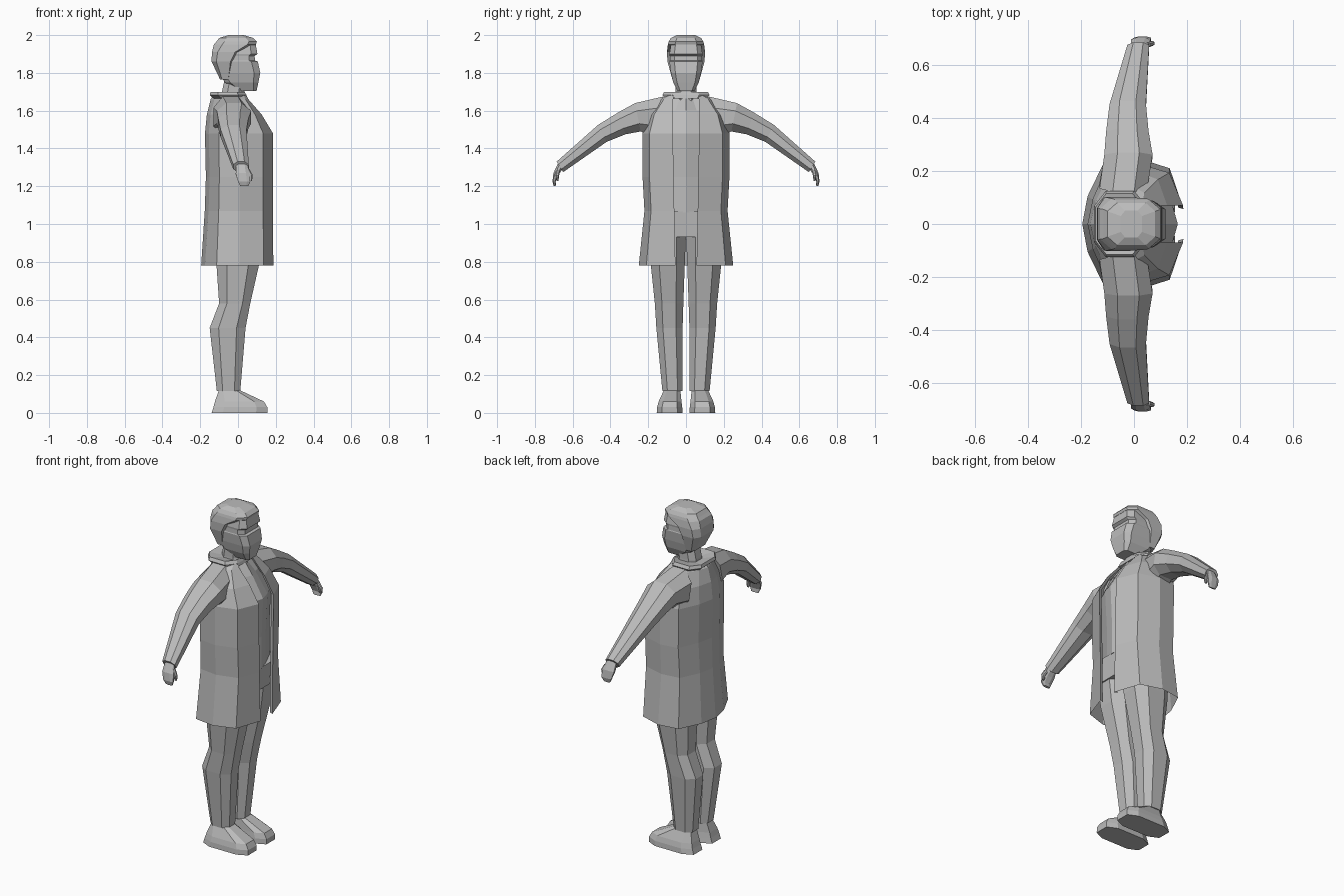
import bpy, bmesh

grey = bpy.data.materials.new("plain_grey")
grey.diffuse_color = (0.5, 0.5, 0.5, 1)


def loft(name, rings, closed=True, caps=True):
    """Skin a list of point rings into a flat-shaded object."""
    bm = bmesh.new()
    vs = [[bm.verts.new(p) for p in r] for r in rings]
    n = len(rings[0])
    for a, b in zip(vs, vs[1:]):
        for i in range(n if closed else n - 1):
            j = (i + 1) % n
            bm.faces.new((a[i], a[j], b[j], b[i]))
    if caps:
        bm.faces.new(vs[0])
        bm.faces.new(vs[-1])
    bmesh.ops.recalc_face_normals(bm, faces=bm.faces)
    me = bpy.data.meshes.new(name)
    bm.to_mesh(me)
    bm.free()
    me.materials.append(grey)
    ob = bpy.data.objects.new(name, me)
    bpy.context.collection.objects.link(ob)
    return ob


def octagon(k):
    return [(1, -k), (1, k), (k, 1), (-k, 1), (-1, k), (-1, -k), (-k, -1), (k, -1)]


def level(z, x0, x1, y0, y1, k=0.5):
    """Horizontal eight-sided ring inside a box."""
    return [((x0 + x1) / 2 + u * (x1 - x0) / 2, (y0 + y1) / 2 + v * (y1 - y0) / 2, z)
            for u, v in octagon(k)]


def limb(top, bot, x0, x1, s, k=0.45):
    """Ring across a limb, from its top (y,z) to its bottom (y,z)."""
    return [((x0 + x1) / 2 + u * (x1 - x0) / 2,
             s * ((top[0] + bot[0]) / 2 + v * (top[0] - bot[0]) / 2),
             (top[1] + bot[1]) / 2 + v * (top[1] - bot[1]) / 2) for u, v in octagon(k)]


def sym(name, rows, k=0.5):
    """Centred stack of rings: z, back x, front x, half width."""
    return loft(name, [level(z, a, b, -h, h, k) for z, a, b, h in rows])


# Head, hair, neck, collar
sym("head", [(1.705, 0.0, 0.098, 0.045), (1.75, -0.07, 0.108, 0.068), (1.80, -0.1, 0.118, 0.08),
             (1.86, -0.12, 0.105, 0.088), (1.865, -0.12, 0.09, 0.086), (1.89, -0.12, 0.088, 0.086),
             (1.90, -0.12, 0.103, 0.088), (1.96, -0.1, 0.092, 0.078)], 0.7)
sym("hair", [(1.765, -0.095, -0.04, 0.072), (1.86, -0.14, -0.015, 0.098), (1.91, -0.138, 0.015, 0.101),
             (1.95, -0.128, 0.095, 0.096), (1.965, -0.115, 0.1, 0.092), (1.985, -0.1, 0.08, 0.08),
             (2.0, -0.05, 0.03, 0.05)], 0.6)
sym("neck", [(1.60, -0.09, 0.05, 0.06), (1.70, -0.085, 0.035, 0.055), (1.77, -0.07, 0.04, 0.055)])
sym("collar", [(1.665, -0.13, 0.05, 0.11), (1.682, -0.15, 0.045, 0.125),
               (1.70, -0.145, 0.035, 0.115), (1.688, -0.09, 0.03, 0.06)], 0.55)

# Shirt under the coat, with a ridge down the middle
shirt = []
for z, back, front, w in [(1.06, -0.13, 0.155, 0.19), (1.25, -0.14, 0.155, 0.19),
                          (1.48, -0.15, 0.165, 0.2), (1.6, -0.14, 0.095, 0.16),
                          (1.685, -0.11, 0.035, 0.08)]:
    half = [(front, 0), (front - 0.02, w * 0.35), (front * 0.6, w * 0.85), (-0.02, w),
            (back * 0.75, w * 0.85), (back, w * 0.35)]
    shirt.append([(x, y, z) for x, y in half] + [(x, -y, z) for x, y in half[:0:-1]])
loft("shirt", shirt)

# Hips
sym("hips", [(0.93, -0.13, 0.14, 0.195), (1.065, -0.13, 0.15, 0.195)])

# Open coat: one sheet from front edge round the back to front edge
coat = []
for z, back, front, w, gap in [(0.78, -0.195, 0.187, 0.25, 0.056), (1.07, -0.176, 0.185, 0.22, 0.062),
                               (1.25, -0.17, 0.185, 0.23, 0.065), (1.48, -0.175, 0.185, 0.23, 0.07),
                               (1.58, -0.165, 0.125, 0.2, 0.07), (1.66, -0.145, 0.055, 0.14, 0.068),
                               (1.69, -0.125, 0.04, 0.085, 0.06)]:
    half = [(front, gap), (front * 0.72, max(w * 0.84, gap + 0.01)), (front * 0.1 - 0.01, w),
            (back * 0.58, w * 0.93), (back + 0.02, w * 0.42)]
    coat.append([(x, y, z) for x, y in half] + [(back, 0, z)] + [(x, -y, z) for x, y in half[::-1]])
loft("coat", coat, closed=False, caps=False)

for s, side in ((1, "left"), (-1, "right")):
    # Coat front edge turned inwards
    loft(side + "_coat_edge", [[(r[0][0], s * r[0][1], r[0][2]),
                                (r[0][0] - 0.02, s * (r[0][1] + 0.006), r[0][2])] for r in coat],
         closed=False, caps=False)
    # Sleeve
    loft(side + "_sleeve", [limb(t, b, x0, x1, s) for t, b, x0, x1 in [
        ((0.12, 1.675), (0.17, 1.46), -0.13, 0.05), ((0.27, 1.64), (0.24, 1.49), -0.112, 0.07),
        ((0.36, 1.59), (0.32, 1.475), -0.105, 0.055), ((0.465, 1.525), (0.42, 1.435), -0.092, 0.045),
        ((0.685, 1.33), (0.65, 1.275), -0.025, 0.057)]])
    # Hand and thumb
    loft(side + "_hand", [limb(t, b, x0, x1, s) for t, b, x0, x1 in [
        ((0.675, 1.325), (0.655, 1.29), -0.01, 0.05), ((0.702, 1.27), (0.675, 1.26), -0.012, 0.062),
        ((0.707, 1.225), (0.69, 1.225), 0.0, 0.065), ((0.7, 1.2), (0.688, 1.203), 0.012, 0.055)]])
    loft(side + "_thumb", [limb(t, b, x0, x1, s) for t, b, x0, x1 in [
        ((0.685, 1.295), (0.665, 1.285), 0.035, 0.06), ((0.69, 1.26), (0.672, 1.255), 0.055, 0.078),
        ((0.685, 1.228), (0.675, 1.228), 0.06, 0.074)]])
    # Trouser leg
    loft(side + "_leg", [level(z, a, b, s * c, s * d) for z, a, b, c, d in [
        (0.115, -0.112, 0.012, 0.018, 0.125), (0.45, -0.15, 0.04, 0.018, 0.157),
        (0.58, -0.1, 0.065, 0.014, 0.165), (0.8, -0.115, 0.115, 0.006, 0.188),
        (0.95, -0.12, 0.135, 0.0, 0.195)]])
    # Shoe
    loft(side + "_shoe", [level(z, a, b, s * c, s * d, 0.6) for z, a, b, c, d in [
        (0.0, -0.14, 0.155, 0.018, 0.155), (0.03, -0.13, 0.155, 0.02, 0.153),
        (0.06, -0.122, 0.138, 0.024, 0.145), (0.125, -0.1, 0.0, 0.03, 0.115)]])
